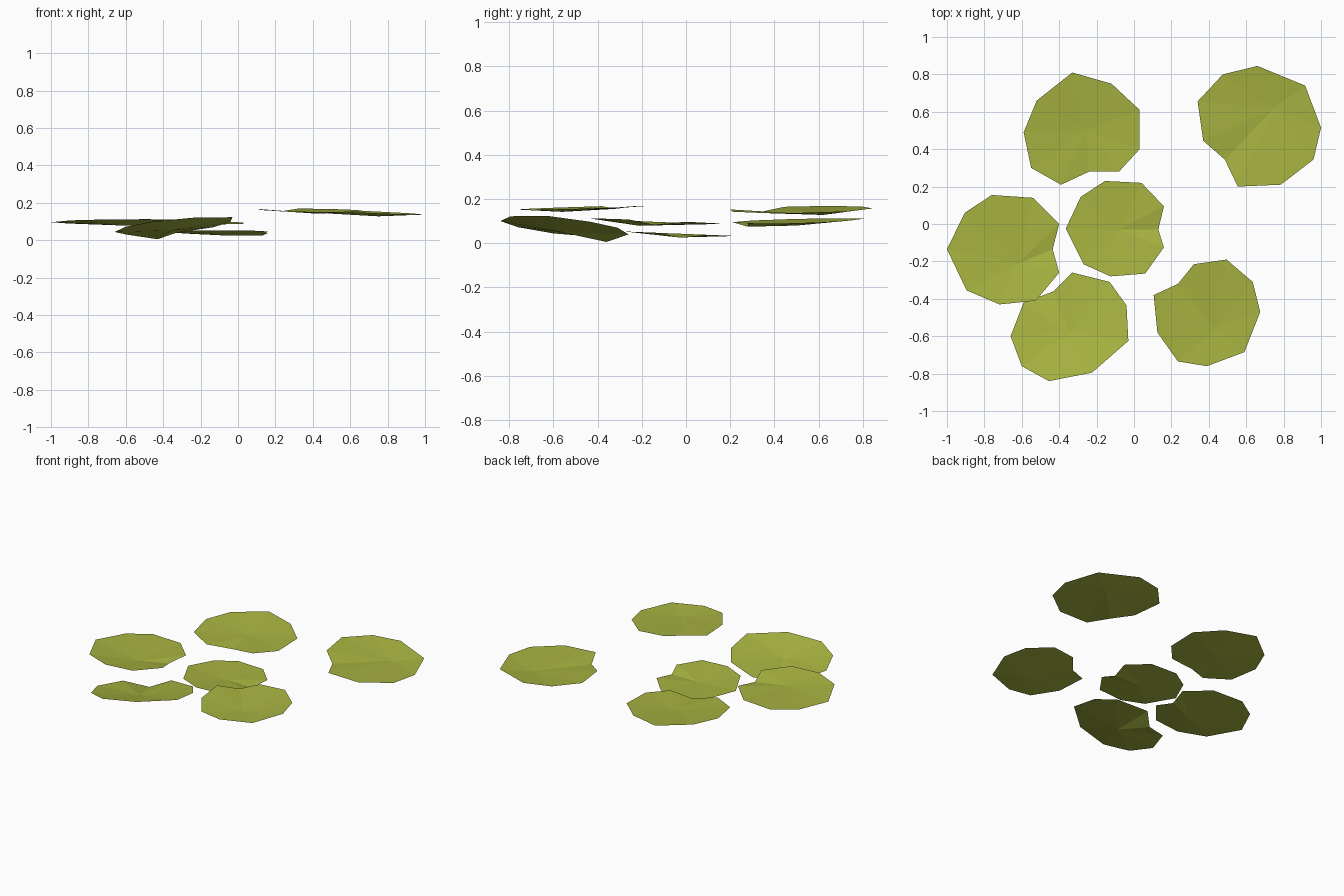
import bpy
import bmesh

# one yellow-green for every pad
green = bpy.data.materials.new("leaf green")
green.diffuse_color = (0.39, 0.455, 0.052, 1)


def pad(name, outline, low, rim_z, tilt, drop):
    """Thin flat-faced leaf: notched outline (first point is the notch),
    folded down to a low point; rim height follows a tilted plane."""
    n = len(outline)
    cx = sum(p[0] for p in outline) / n
    cy = sum(p[1] for p in outline) / n

    def height(x, y):
        return rim_z + tilt[0] * (x - cx) + tilt[1] * (y - cy)

    bm = bmesh.new()
    rim = [bm.verts.new((x, y, height(x, y) - (drop if i == 0 else 0)))
           for i, (x, y) in enumerate(outline)]
    mid = bm.verts.new(low)
    for i in range(n):
        bm.faces.new((mid, rim[i], rim[(i + 1) % n]))
    mesh = bpy.data.meshes.new(name)
    bm.to_mesh(mesh)
    bm.free()
    mesh.materials.append(green)
    obj = bpy.data.objects.new(name, mesh)
    bpy.context.collection.objects.link(obj)


# outlines run counter-clockwise from the notch
pad("back_left_pad",
    [(-.24, .28), (-.08, .28), (.03, .40), (.03, .61), (-.12, .75),
     (-.33, .81), (-.52, .66), (-.59, .49), (-.55, .30), (-.39, .21)],
    (-.256, .50, .08), .10, (-.03, .03), .018)

pad("back_right_pad",
    [(.485, .345), (.555, .20), (.785, .21), (.96, .345), (1.0, .515),
     (.915, .74), (.66, .845), (.475, .80), (.34, .655), (.37, .445)],
    (.75, .62, .128), .153, (-.045, .015), .015)

pad("middle_pad",
    [(.13, -.03), (.16, .095), (.04, .22), (-.155, .23), (-.285, .145),
     (-.365, -.025), (-.27, -.215), (-.125, -.28), (.06, -.265), (.16, -.125)],
    (-.08, -.03, .026), .043, (0, -.04), .018)

pad("left_pad",
    [(-.435, -.135), (-.40, 0), (-.54, .14), (-.76, .155), (-.905, .06),
     (-1.0, -.135), (-.895, -.355), (-.72, -.43), (-.525, -.41), (-.40, -.26)],
    (-.62, -.21, .079), .10, (.01, -.04), .02)

pad("front_left_pad",
    [(-.43, -.36), (-.59, -.42), (-.66, -.60), (-.60, -.76), (-.455, -.84),
     (-.225, -.795), (-.03, -.625), (-.04, -.435), (-.13, -.31), (-.33, -.26)],
    (-.35, -.58, .053), .074, (.12, -.13), .035)

pad("front_right_pad",
    [(.235, -.32), (.105, -.38), (.125, -.58), (.235, -.735), (.39, -.76),
     (.59, -.685), (.675, -.47), (.635, -.31), (.495, -.19), (.32, -.215)],
    (.43, -.56, .142), .161, (-.015, .03), .012)
